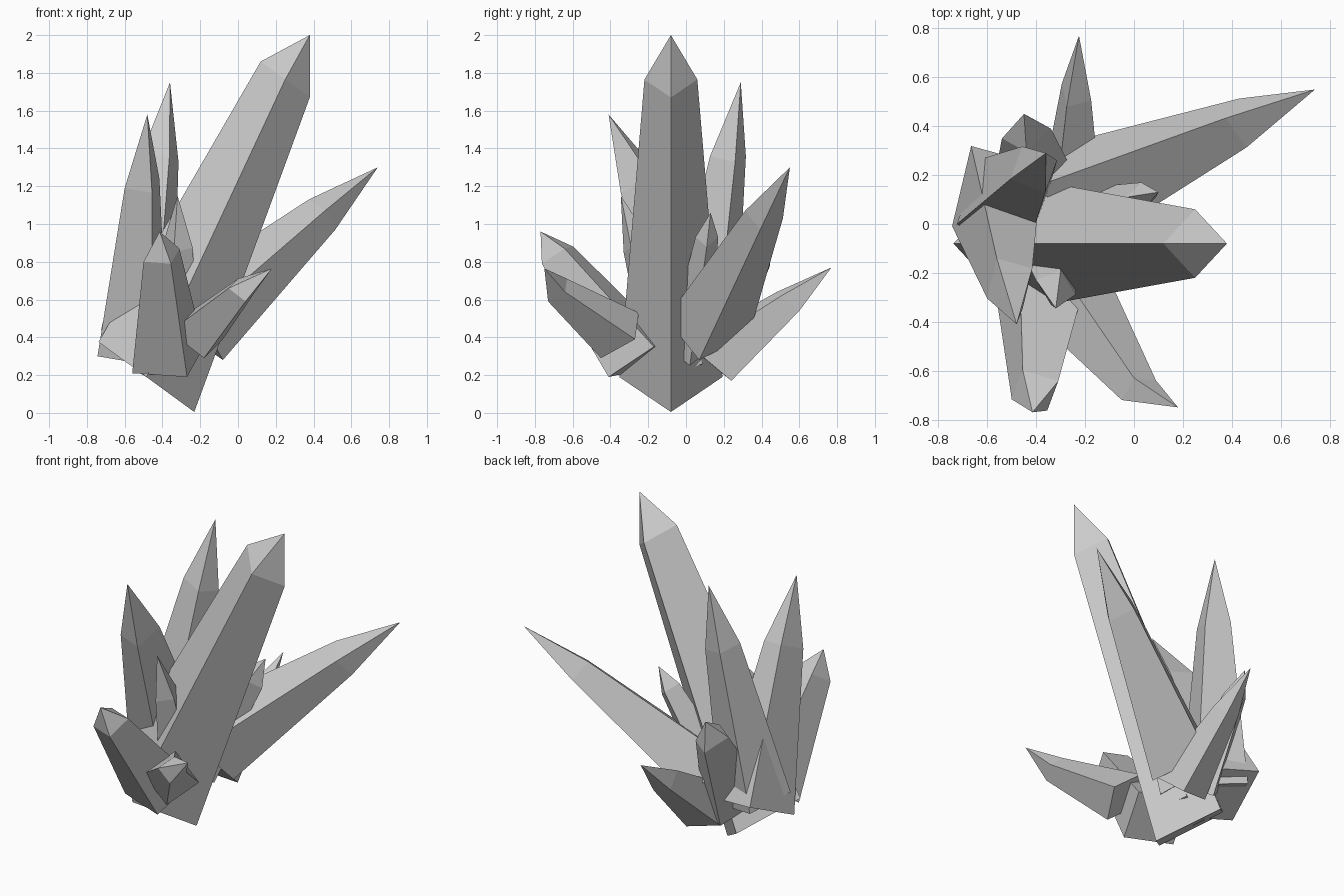
import bpy
import bmesh
from mathutils import Vector

cube = bpy.data.objects.get("Cube")
if cube:
    bpy.data.objects.remove(cube, do_unlink=True)

stone = bpy.data.materials.new("pale_grey_stone")
stone.use_nodes = True
colour = (0.6, 0.6, 0.6, 1)
stone.diffuse_color = colour
stone.node_tree.nodes["Principled BSDF"].inputs["Base Color"].default_value = colour


def crystal(name, base, shoulder, tip, u, v, flare=2.0):
    """Four-sided tapering shaft with a pyramid point; u and v are half diagonals."""
    base, shoulder, u, v = (Vector(p) for p in (base, shoulder, u, v))
    corners = (u, v, -u, -v)
    bm = bmesh.new()
    low = [bm.verts.new(base + c * flare) for c in corners]
    high = [bm.verts.new(shoulder + c) for c in corners]
    point = bm.verts.new(tip)
    bm.faces.new(low)
    for i in range(4):
        j = (i + 1) % 4
        bm.faces.new((low[i], low[j], high[j], high[i]))
        bm.faces.new((high[i], high[j], point))
    bmesh.ops.recalc_face_normals(bm, faces=bm.faces)
    mesh = bpy.data.meshes.new(name)
    bm.to_mesh(mesh)
    bm.free()
    mesh.materials.append(stone)
    obj = bpy.data.objects.new(name, mesh)
    bpy.context.collection.objects.link(obj)


# Large central crystal
crystal("main_crystal", (-.485, -.08, .19), (.25, -.08, 1.765), (.38, -.08, 2),
        (.13, 0, -.095), (0, .14, 0), 1.95)
# Long crystal leaning to the left and back
crystal("left_crystal", (-.234, .114, .456), (.445, .413, 1.05), (.74, .55, 1.3),
        (.07, -.02, -.08), (.015, -.1, .02), 2.2)
# Low crystals at the front
crystal("front_left_crystal", (-.22, -.35, .41), (.02, -.68, .65), (.18, -.75, .765),
        (-.02, .05, .06), (.07, .04, -.01))
crystal("front_crystal", (-.37, -.244, .28), (-.405, -.68, .835), (-.415, -.77, .96),
        (.095, .037, .035), (.05, -.083, -.045))
# Tall crystals on the right side
crystal("right_front_crystal", (-.56, .115, .35), (-.508, -.243, 1.215), (-.48, -.41, 1.58),
        (.053, -.102, -.05), (-.092, -.062, -.025))
crystal("right_back_crystal", (-.535, .075, .38), (-.41, .222, 1.358), (-.36, .29, 1.75),
        (-.047, .095, 0), (.095, .038, -.03))
# Back crystals
crystal("back_crystal", (-.25, .12, .27), (-.235, .54, .59), (-.225, .77, .77),
        (-.04, -.06, .05), (.06, -.035, .03))
crystal("back_stub_crystal", (-.4, .08, .35), (-.44, .37, .84), (-.45, .45, .98),
        (.1, .02, -.03), (0, .075, -.06))
# Small crystals beside the central one
crystal("small_left_crystal", (-.3, .02, .35), (.03, .11, .93), (.1, .13, 1.06),
        (0, .06, 0), (.06, 0, -.05))
crystal("small_front_crystal", (-.36, -.05, .2), (-.32, -.26, .88), (-.32, -.345, 1.15),
        (.08, -.03, -.005), (-.02, -.07, -.03))
